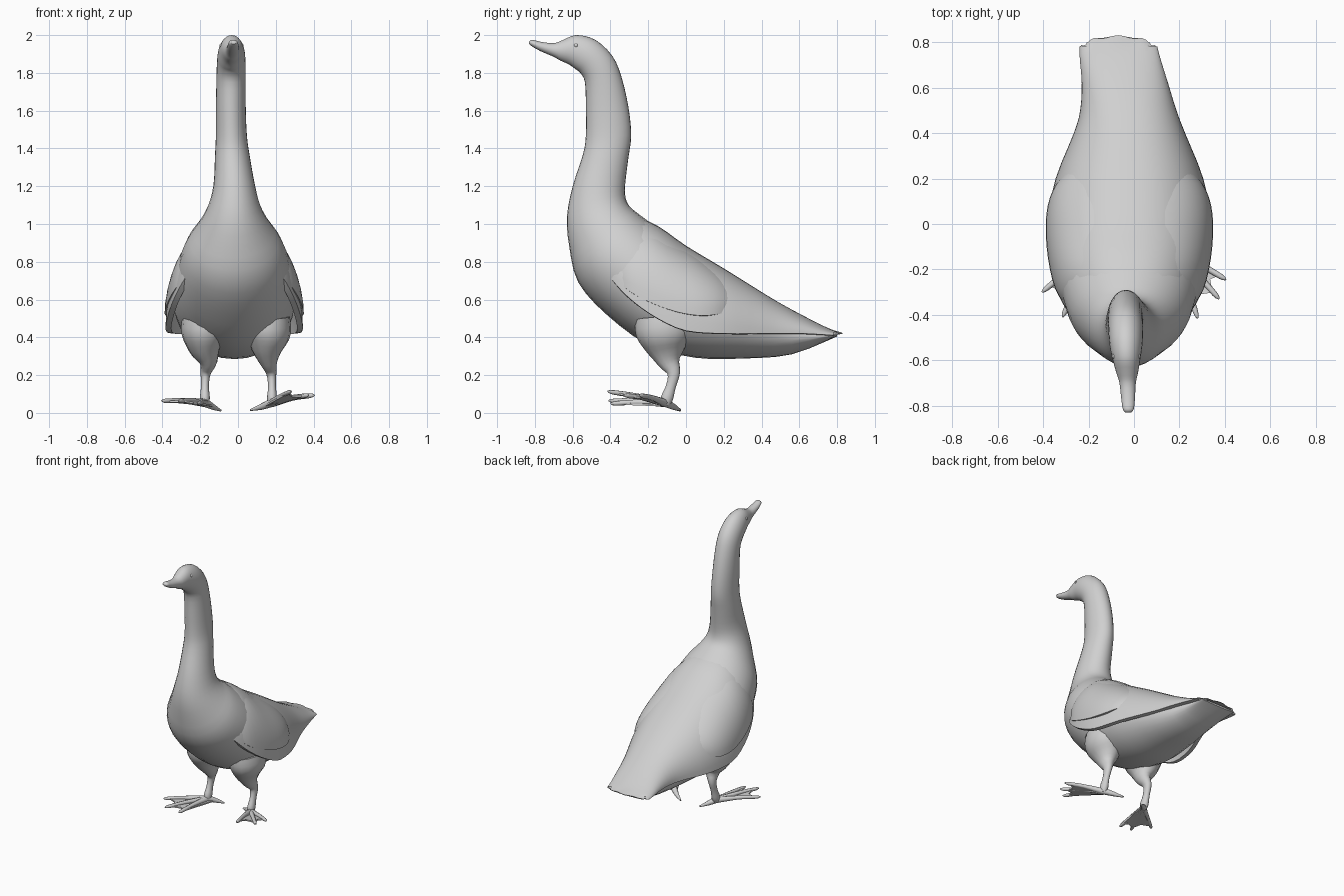
import bpy, bmesh, math
from mathutils import Vector

if "Cube" in bpy.data.objects:
    bpy.data.objects.remove(bpy.data.objects["Cube"])

grey = bpy.data.materials.new("plain grey")
grey.diffuse_color = (0.63, 0.63, 0.63, 1)
grey.use_nodes = True
grey.node_tree.nodes["Principled BSDF"].inputs["Base Color"].default_value = grey.diffuse_color


def finish(name, bm, angle=40):
    bmesh.ops.recalc_face_normals(bm, faces=bm.faces)
    me = bpy.data.meshes.new(name)
    bm.to_mesh(me)
    bm.free()
    me.materials.append(grey)
    ob = bpy.data.objects.new(name, me)
    bpy.context.collection.objects.link(ob)
    bpy.ops.object.select_all(action='DESELECT')
    ob.select_set(True)
    bpy.context.view_layer.objects.active = ob
    bpy.ops.object.shade_smooth_by_angle(angle=math.radians(angle))
    return ob


def smooth_rows(rows, steps):
    """Catmull-Rom interpolation of rows of numbers."""
    out = []
    for i in range(len(rows) - 1):
        p = [rows[max(0, min(len(rows) - 1, i + k))] for k in (-1, 0, 1, 2)]
        for s in range(steps):
            t = s / steps
            out.append([b + 0.5 * t * (c - a + t * (2*a - 5*b + 4*c - d + t * (3*(b - c) + d - a)))
                        for a, b, c, d in zip(*p)])
    return out + [rows[-1]]


def loft(name, rings, angle=40):
    bm = bmesh.new()
    vs = [[bm.verts.new(p) for p in r] for r in rings]
    n = len(vs[0])
    for a, b in zip(vs, vs[1:]):
        for j in range(n):
            bm.faces.new((a[j], a[(j+1) % n], b[(j+1) % n], b[j]))
    bm.faces.new(vs[0])
    bm.faces.new(vs[-1])
    return finish(name, bm, angle)


# Body, neck, head and bill: back y, z, front y, z, half width, centre x
body = [
    (.80, .418, .80, .405, .14, -.07), (.56, .50, .56, .31, .17, -.03),
    (.30, .67, .30, .288, .255, -.02), (.05, .83, .05, .292, .315, -.02),
    (-.10, .94, -.20, .36, .315, -.02), (-.20, 1.015, -.42, .52, .295, -.02),
    (-.26, 1.06, -.57, .69, .255, -.02), (-.30, 1.095, -.618, .88, .19, -.02),
    (-.32, 1.14, -.63, 1.04, .14, -.02), (-.322, 1.21, -.60, 1.20, .11, -.02),
    (-.305, 1.35, -.545, 1.37, .092, -.03), (-.29, 1.47, -.53, 1.47, .082, -.035),
    (-.305, 1.62, -.53, 1.62, .079, -.038), (-.342, 1.78, -.535, 1.75, .077, -.037),
    (-.39, 1.89, -.56, 1.80, .076, -.036), (-.48, 1.975, -.585, 1.82, .072, -.035),
    (-.58, 2.0, -.62, 1.845, .060, -.033), (-.65, 1.975, -.665, 1.865, .047, -.03),
    (-.70, 1.957, -.70, 1.885, .036, -.028), (-.77, 1.965, -.77, 1.915, .030, -.026),
    (-.815, 1.975, -.815, 1.94, .024, -.025), (-.83, 1.965, -.83, 1.952, .012, -.025),
]


def oval(r, n=28):
    by, bz, fy, fz, w, x = r
    pts = []
    for k in range(n):
        a = 2 * math.pi * k / n
        c, s = (1 + math.cos(a)) / 2, math.sin(a)
        pts.append((x + w * s, fy + (by - fy) * c, fz + (bz - fz) * c))
    return pts


loft("body_neck_and_head", [oval(r) for r in smooth_rows(body, 3)])


# Folded wings and back: arched shells given as y, top z, edge z, half width, centre x
def arch(r, thick, n=24):
    y, top, edge, w, x = r
    outer, inner = [], []
    for k in range(n + 1):
        a = math.pi * (k / n - .5)
        s, c = math.sin(a), math.cos(a)
        s = math.copysign(abs(s) ** .88, s)
        # ragged feather ends on the tail
        dy = -.045 * abs(s) ** 3 + .006 * math.cos(9 * a) if y > .8 else 0
        outer.append((x + w * s, y + dy, edge + (top - edge) * c))
        inner.append((x + (w - thick) * s, y + dy, edge + (top - edge) * c * .93 - .003))
    return outer + inner[::-1]


wings = [
    (-.46, .88, .80, .20, -.02), (-.38, .97, .69, .275, -.02), (-.28, 1.035, .59, .325, -.02),
    (-.15, .99, .50, .355, -.02), (0, .885, .435, .362, -.02), (.2, .765, .42, .325, -.02),
    (.4, .64, .42, .245, -.02), (.5, .58, .42, .212, -.025), (.62, .515, .42, .19, -.04),
    (.75, .45, .413, .175, -.065), (.825, .423, .41, .165, -.07),
]
loft("folded_wings_and_tail", [arch(r, .03) for r in smooth_rows(wings, 3)])

coverts = [
    (-.42, .90, .77, .215, -.02), (-.32, .99, .66, .31, -.02), (-.2, 1.0, .59, .35, -.02),
    (-.05, .908, .535, .368, -.02), (.08, .825, .515, .36, -.02), (.18, .755, .525, .32, -.02),
    (.27, .68, .55, .24, -.02),
]
loft("wing_coverts", [arch(r, .03) for r in smooth_rows(coverts, 3)])


# Tapered tubes for legs and toes
def tube(name, pts, n=12, stretch=1):
    rings = []
    for x, y, z, r in smooth_rows(pts, 3):
        rings.append((Vector((x, y, z)), r))
    out = []
    for i, (p, r) in enumerate(rings):
        d = (rings[min(i + 1, len(rings) - 1)][0] - rings[max(i - 1, 0)][0]).normalized()
        u = d.cross(Vector((0, 1, 0)) if abs(d.z) > .6 else Vector((0, 0, 1))).normalized()
        v = d.cross(u)
        out.append([p + u * r * math.cos(t) + v * r * stretch * math.sin(t)
                    for t in (2 * math.pi * k / n for k in range(n))])
    return loft(name, out, 60)


# Web: thin skin between toes with hollow front edges
def web(name, root, toes):
    bm = bmesh.new()
    root = Vector(root)
    edge = []
    for a, b in zip(toes, toes[1:]):
        a, b = Vector(a), Vector(b)
        edge += [root.lerp(a, .88), root.lerp((a + b) / 2, .78)]
    edge.append(root.lerp(Vector(toes[-1]), .88))
    loops = [[bm.verts.new(p + Vector((0, 0, h))) for p in [root] + edge] for h in (.005, -.005)]
    m = len(edge)
    for lp in loops:
        for i in range(1, m):
            bm.faces.new((lp[0], lp[i], lp[i + 1]))
    t, b = loops
    for i in range(m + 1):
        j = (i + 1) % (m + 1)
        bm.faces.new((t[i], t[j], b[j], b[i]))
    finish(name, bm, 30)


feet = {
    "left": (-1, -.175, [(-.405, -.30, .065), (-.315, -.41, .065), (-.21, -.40, .05)], (-.09, -.03, .012)),
    "right": (1, .18, [(.405, -.245, .095), (.375, -.33, .095), (.28, -.415, .115)], (.065, -.03, .015)),
}
for side, (s, x, toes, heel) in feet.items():
    # Thigh flares up into the belly
    tube(side + "_leg", [(s * .165 - .01, -.12, .50, .12), (s * .17 - .01, -.115, .42, .12),
                         (s * .165 - .01, -.105, .34, .085), (x * .9, -.09, .27, .048),
                         (x * .98, -.065, .21, .027), (x, -.08, .14, .021), (x, -.10, .08, .026),
                         (x, -.11, .045, .02)], 16, 1.25)
    root = (x, -.11, .052)
    for i, t in enumerate(toes):
        mid = [(a + b) / 2 for a, b in zip(root, t)]
        tube(f"{side}_toe_{i + 1}", [(*root, .022), (mid[0], mid[1], mid[2] + .006, .014),
                                     (*[a + (b - a) * .9 for a, b in zip(root, t)], .012), (*t, .003)], 8)
    tube(side + "_heel", [(x, -.11, .055, .024), ((x + heel[0]) / 2, -.065, .032, .016), (*heel, .005)], 8)
    web(side + "_web", (x - s * .04, -.09, .038), toes)

# Eyes
for s in (-1, 1):
    bm = bmesh.new()
    bmesh.ops.create_uvsphere(bm, u_segments=12, v_segments=8, radius=.012)
    bmesh.ops.translate(bm, verts=bm.verts, vec=(-.034 + s * .052, -.582, 1.945))
    finish("left_eye" if s < 0 else "right_eye", bm, 60)
